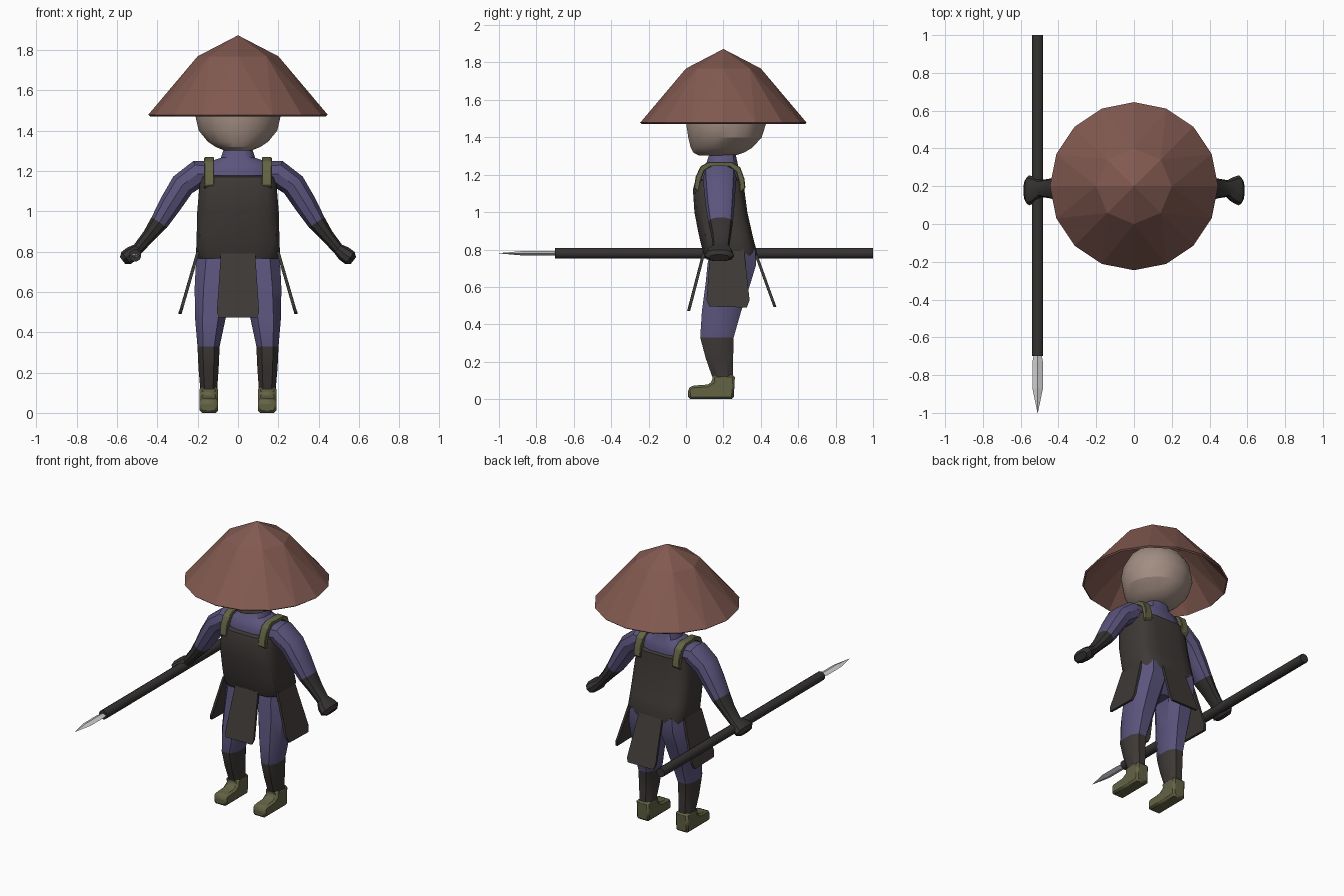
import bpy, bmesh, math
from mathutils import Vector

if "Cube" in bpy.data.objects:
    bpy.data.objects.remove(bpy.data.objects["Cube"])


def material(name, rgb):
    m = bpy.data.materials.new(name)
    m.diffuse_color = (*rgb, 1)
    m.use_nodes = True
    m.node_tree.nodes["Principled BSDF"].inputs["Base Color"].default_value = m.diffuse_color
    return m


STRAW = material("straw_brown", (0.22, 0.10, 0.08))
SKIN = material("skin", (0.36, 0.27, 0.225))
CLOTH = material("purple_cloth", (0.105, 0.09, 0.205))
VEST = material("dark_leather", (0.048, 0.041, 0.038))
GLOVE = material("black_leather", (0.036, 0.032, 0.031))
OLIVE = material("olive", (0.125, 0.125, 0.06))
STEEL = material("steel", (0.62, 0.62, 0.63))


def finish(name, bm, mats, angle=35, bevel=0):
    bmesh.ops.recalc_face_normals(bm, faces=bm.faces)
    me = bpy.data.meshes.new(name)
    bm.to_mesh(me)
    bm.free()
    for m in mats:
        me.materials.append(m)
    ob = bpy.data.objects.new(name, me)
    bpy.context.collection.objects.link(ob)
    if bevel:
        b = ob.modifiers.new("bevel", "BEVEL")
        b.width, b.segments = bevel, 1
    if angle:
        bpy.ops.object.select_all(action='DESELECT')
        ob.select_set(True)
        bpy.context.view_layer.objects.active = ob
        bpy.ops.object.shade_smooth_by_angle(angle=math.radians(angle))
    return ob


def loft(name, rings, mats, n=12, p=2.0, split=None, offset=0.5, angle=35):
    """Skin rings given as (centre, u, v); spans from index split on use mats[1]."""
    def co(a, f):
        c = f(a)
        return math.copysign(abs(c) ** (2 / p), c) if abs(c) > 1e-6 else 0
    angs = [(i + offset) * 2 * math.pi / n for i in range(n)]
    cs = [co(a, math.cos) for a in angs]
    sn = [co(a, math.sin) for a in angs]
    mc, ms = max(cs), max(sn)
    bm = bmesh.new()
    loops = [[bm.verts.new(Vector(c) + Vector(u) * (a / mc) + Vector(v) * (b / ms))
              for a, b in zip(cs, sn)] for c, u, v in rings]
    for k in range(len(loops) - 1):
        for i in range(n):
            j = (i + 1) % n
            f = bm.faces.new((loops[k][i], loops[k][j], loops[k + 1][j], loops[k + 1][i]))
            f.material_index = int(split is not None and k >= split)
    bm.faces.new(loops[0])
    bm.faces.new(loops[-1]).material_index = int(split is not None)
    return finish(name, bm, mats, angle)


def upright(rows):
    """Rows of (z, centre x, half width, y front, y back)."""
    return [((cx, (y0 + y1) / 2, z), (rx, 0, 0), (0, (y1 - y0) / 2, 0))
            for z, cx, rx, y0, y1 in rows]


def extrude_x(name, profile, x0, x1, mat, bevel):
    bm = bmesh.new()
    a = [bm.verts.new((x0, y, z)) for y, z in profile]
    b = [bm.verts.new((x1, y, z)) for y, z in profile]
    bm.faces.new(a)
    bm.faces.new(b)
    for i in range(len(a)):
        j = (i + 1) % len(a)
        bm.faces.new((a[i], a[j], b[j], b[i]))
    return finish(name, bm, [mat], 35, bevel)


def plate(name, corners, out, mat, thick=0.016):
    """Thick panel through an outline, extended along out."""
    bm = bmesh.new()
    f = bm.faces.new([bm.verts.new(c) for c in corners])
    r = bmesh.ops.extrude_face_region(bm, geom=[f])
    bmesh.ops.translate(bm, vec=Vector(out) * thick,
                        verts=[g for g in r["geom"] if isinstance(g, bmesh.types.BMVert)])
    return finish(name, bm, [mat], 0)


# Faceted straw hat: 8-sided crown opening to a 16-sided rim
bm = bmesh.new()
apex = bm.verts.new((0, 0.2, 1.872))


def hat_ring(n, r, z):
    return [bm.verts.new((r * math.cos(i * 2 * math.pi / n),
                          0.2 + r * math.sin(i * 2 * math.pi / n), z)) for i in range(n)]


mid, rim = hat_ring(8, 0.2, 1.768), hat_ring(16, 0.445, 1.478)
for i in range(8):
    j = (i + 1) % 8
    bm.faces.new((apex, mid[i], mid[j]))
    bm.faces.new((mid[i], rim[2 * i - 1], rim[2 * i]))
    bm.faces.new((mid[i], rim[2 * i], rim[2 * i + 1]))
    bm.faces.new((mid[i], rim[2 * i + 1], mid[j]))
hat = finish("straw_hat", bm, [STRAW], 0)
s = hat.modifiers.new("thickness", "SOLIDIFY")
s.thickness, s.offset = 0.012, -1

# Head with a jaw pushed forward
loft("head", upright([
    (1.302, 0, 0.07, 0.07, 0.26), (1.318, 0, 0.11, 0.04, 0.31), (1.345, 0, 0.15, 0.025, 0.355),
    (1.40, 0, 0.195, 0.012, 0.405), (1.48, 0, 0.213, 0.0, 0.43), (1.56, 0, 0.20, 0.01, 0.415),
    (1.63, 0, 0.16, 0.05, 0.37), (1.69, 0, 0.09, 0.12, 0.30)]), [SKIN], n=16, angle=25)

# Body under the vest, from crotch to collar
loft("body", upright([
    (0.64, 0, 0.05, 0.18, 0.30), (0.70, 0, 0.13, 0.13, 0.36), (0.78, 0, 0.19, 0.12, 0.365),
    (0.95, 0, 0.18, 0.08, 0.33), (1.12, 0, 0.18, 0.07, 0.29), (1.20, 0, 0.175, 0.075, 0.29),
    (1.245, 0, 0.145, 0.09, 0.28), (1.265, 0, 0.085, 0.11, 0.275),
    (1.31, 0, 0.07, 0.125, 0.265)]), [CLOTH], n=12, p=2.6)

# Boxy vest
loft("vest", upright([
    (0.765, 0, 0.198, 0.10, 0.375), (0.79, 0, 0.208, 0.09, 0.378), (0.88, 0, 0.205, 0.068, 0.355),
    (1.0, 0, 0.202, 0.045, 0.328), (1.12, 0, 0.192, 0.037, 0.312),
    (1.17, 0, 0.185, 0.05, 0.308), (1.178, 0, 0.17, 0.07, 0.29)]), [VEST], n=16, p=4)

# Hanging flaps at the front, back and sides
plate("front_flap", [(-0.085, 0.105, 0.79), (0.085, 0.105, 0.79), (0.105, 0.03, 0.50),
                     (0.095, 0.022, 0.472), (-0.095, 0.022, 0.472), (-0.105, 0.03, 0.50)],
      (0, -1, 0), VEST)
plate("back_flap", [(-0.085, 0.36, 0.79), (0.085, 0.36, 0.79), (0.105, 0.458, 0.52),
                    (0.095, 0.468, 0.492), (-0.095, 0.468, 0.492), (-0.105, 0.458, 0.52)],
      (0, 1, 0), VEST)

for s, side in ((-1, "right"), (1, "left")):
    plate(side + "_hip_flap", [(s * 0.19, 0.13, 0.80), (s * 0.19, 0.31, 0.80),
                               (s * 0.268, 0.34, 0.53), (s * 0.28, 0.325, 0.49),
                               (s * 0.28, 0.125, 0.495), (s * 0.268, 0.11, 0.53)],
          (s, 0, 0), VEST)

    # Shoulder strap
    outer = [(0.042, 1.13), (0.052, 1.19), (0.078, 1.245), (0.12, 1.268), (0.245, 1.268),
             (0.29, 1.24), (0.312, 1.18), (0.318, 1.13)]
    inner = [(0.18 + (y - 0.18) * 0.8, z - 0.025) for y, z in outer]
    extrude_x(side + "_shoulder_strap", outer + inner[::-1],
              s * 0.143 - 0.025, s * 0.143 + 0.025, OLIVE, 0.004)

    # Arm with a long glove and fist: (x, z, in-plane radius, depth radius, y)
    path = [(0.11, 1.18, 0.065, 0.085, 0.18), (0.20, 1.185, 0.068, 0.09, 0.18),
            (0.275, 1.13, 0.062, 0.085, 0.18), (0.335, 1.035, 0.056, 0.077, 0.182),
            (0.39, 0.945, 0.046, 0.066, 0.185), (0.44, 0.88, 0.034, 0.053, 0.188),
            (0.495, 0.815, 0.028, 0.044, 0.188), (0.525, 0.79, 0.038, 0.068, 0.18),
            (0.555, 0.768, 0.038, 0.08, 0.178), (0.572, 0.755, 0.022, 0.055, 0.178)]
    rings = []
    for i, (x, z, ru, rv, y) in enumerate(path):
        a, b = path[max(i - 1, 0)], path[min(i + 1, len(path) - 1)]
        t = Vector((b[0] - a[0], 0, b[1] - a[1])).normalized()
        rings.append(((s * x, y, z), (-s * t.z * ru, 0, t.x * ru), (0, rv, 0)))
    loft(side + "_arm", rings, [CLOTH, GLOVE], n=10, p=2.4, split=4)

    # Leg with a dark shin wrap below the knee
    loft(side + "_leg", upright([
        (0.80, s * 0.11, 0.09, 0.13, 0.37), (0.72, s * 0.112, 0.098, 0.115, 0.375),
        (0.62, s * 0.125, 0.09, 0.105, 0.345), (0.47, s * 0.137, 0.076, 0.085, 0.295),
        (0.33, s * 0.146, 0.055, 0.076, 0.255), (0.22, s * 0.146, 0.05, 0.105, 0.252),
        (0.12, s * 0.145, 0.042, 0.14, 0.252)]), [CLOTH, VEST], n=8, p=2.6, split=4)

    # Shoe
    extrude_x(side + "_shoe", [(0.012, 0.0), (0.255, 0.0), (0.262, 0.13), (0.14, 0.13),
                               (0.142, 0.095), (0.115, 0.078), (0.03, 0.072), (0.01, 0.055)],
              s * 0.145 - 0.046, s * 0.145 + 0.046, OLIVE, 0.012)


# Spear held level in the right hand
def along_y(rows):
    return [((-0.51, y, 0.78), (w, 0, 0), (0, 0, h)) for y, w, h in rows]


loft("spear_shaft", along_y([(-0.7, 0.029, 0.029), (1.0, 0.029, 0.029)]), [GLOVE], n=12)
loft("spear_tip", along_y([(-0.69, 0.02, 0.011), (-0.73, 0.028, 0.012), (-0.87, 0.028, 0.012),
                           (-1.0, 0.001, 0.001)]), [STEEL], n=4, offset=0, angle=0)
